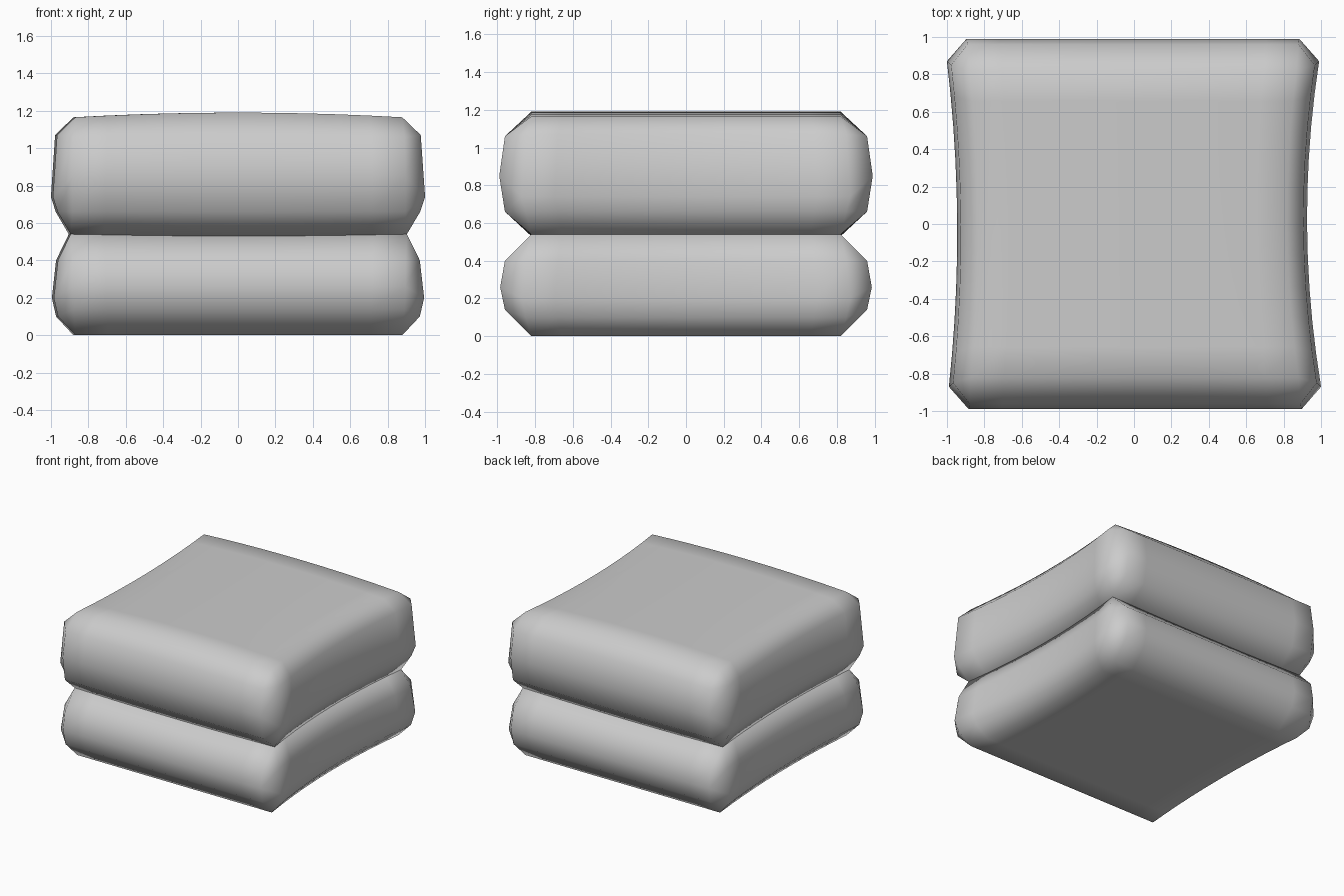
import bpy, bmesh

if "Cube" in bpy.data.objects:
    bpy.data.objects.remove(bpy.data.objects["Cube"])

N = 10  # divisions along each side


def steps(h):
    return [-h + 2 * h * i / N for i in range(N + 1)]


def warp(x, y, z, crown):
    # crown the cap along x, pinch the left/right sides in the middle
    z += crown * (1 - min(1, (x / 0.88) ** 2))
    pinch = (0.07 if x > 0 else 0.05) * (1 - min(1, (y / 0.87) ** 2))
    return (x * (1 - pinch) - 0.006 * y, y, z)


def cushion(name, rows, crown_bottom, crown_top):
    """rows: half width, half depth, flat half width, flat half depth, side z, front z"""
    bm = bmesh.new()
    rings = []
    for k, (hx, hy, cx, cy, zs, zf) in enumerate(rows):
        crown = crown_bottom if k == 0 else crown_top if k == len(rows) - 1 else 0
        pts = [(x, -hy, zf) for x in steps(cx)]
        pts += [(hx, y, zs) for y in steps(cy)]
        pts += [(-x, hy, zf) for x in steps(cx)]
        pts += [(-hx, -y, zs) for y in steps(cy)]
        rings.append([bm.verts.new(warp(*p, crown)) for p in pts])
    # rounded walls
    for a, b in zip(rings, rings[1:]):
        n = len(a)
        for i in range(n):
            j = (i + 1) % n
            bm.faces.new((a[i], a[j], b[j], b[i]))
    # bottom and top caps
    for row, crown in ((rows[0], crown_bottom), (rows[-1], crown_top)):
        hx, hy, z = row[0], row[1], row[4]
        grid = [[bm.verts.new(warp(x, y, z, crown)) for x in steps(hx)] for y in steps(hy)]
        for r, s in zip(grid, grid[1:]):
            for i in range(N):
                bm.faces.new((r[i], r[i + 1], s[i + 1], s[i]))
    bmesh.ops.remove_doubles(bm, verts=bm.verts, dist=0.0005)
    bmesh.ops.recalc_face_normals(bm, faces=bm.faces)
    for f in bm.faces:
        f.smooth = True
    mesh = bpy.data.meshes.new(name)
    bm.to_mesh(mesh)
    bm.free()
    ob = bpy.data.objects.new(name, mesh)
    bpy.context.collection.objects.link(ob)
    return ob


# lower cushion
cushion("lower_cushion", [
    (0.88, 0.82, 0.88, 0.82, 0.00, 0.00),
    (0.97, 0.96, 0.885, 0.85, 0.10, 0.14),
    (0.99, 0.985, 0.89, 0.87, 0.20, 0.26),
    (0.97, 0.96, 0.89, 0.85, 0.40, 0.40),
    (0.905, 0.82, 0.905, 0.82, 0.54, 0.54),
], 0, -0.01)

# upper cushion
cushion("upper_cushion", [
    (0.905, 0.82, 0.905, 0.82, 0.54, 0.54),
    (0.972, 0.96, 0.89, 0.85, 0.66, 0.66),
    (0.995, 0.99, 0.89, 0.87, 0.74, 0.85),
    (0.975, 0.96, 0.885, 0.85, 1.07, 1.06),
    (0.88, 0.82, 0.88, 0.82, 1.165, 1.165),
], -0.01, 0.025)
